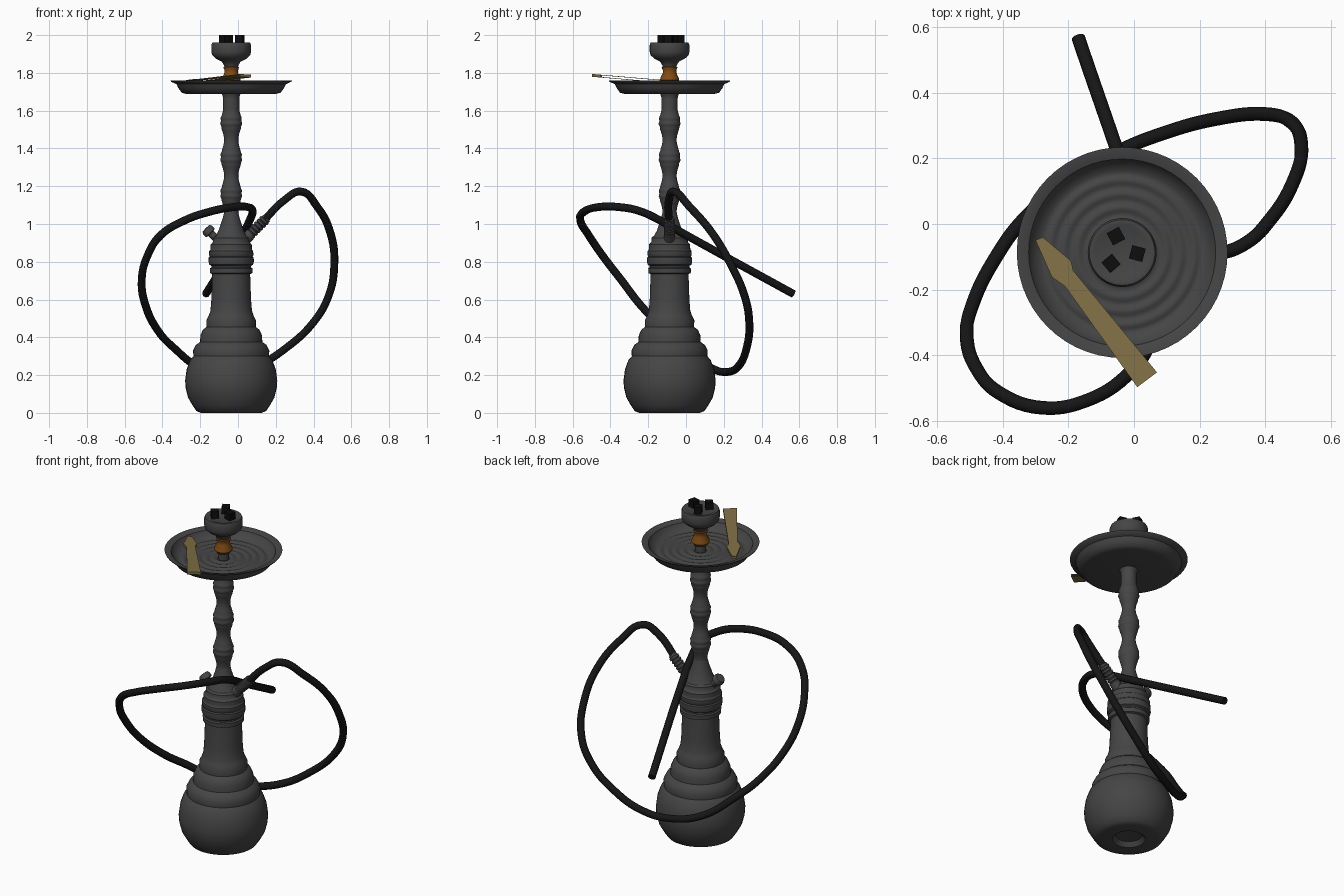
import bpy, bmesh, math
from mathutils import Vector

cube = bpy.data.objects.get("Cube")
if cube:
    bpy.data.objects.remove(cube, do_unlink=True)

AXIS = Vector((-0.036, -0.087, 0))


def material(name, rgb):
    m = bpy.data.materials.new(name)
    m.use_nodes = True
    m.diffuse_color = (*rgb, 1)
    bsdf = m.node_tree.nodes["Principled BSDF"]
    bsdf.inputs["Base Color"].default_value = (*rgb, 1)
    bsdf.inputs["Roughness"].default_value = 0.6
    return m


GREY = material("dark grey", (0.06, 0.06, 0.06))
RUBBER = material("hose black", (0.008, 0.008, 0.008))
COAL = material("coal black", (0.004, 0.004, 0.004))
ORANGE = material("burnt orange", (0.23, 0.075, 0.008))
BRASS = material("dull brass", (0.22, 0.16, 0.06))


def finish(name, bm, mat, angle=40):
    bmesh.ops.recalc_face_normals(bm, faces=bm.faces)
    me = bpy.data.meshes.new(name)
    bm.to_mesh(me)
    bm.free()
    ob = bpy.data.objects.new(name, me)
    bpy.context.collection.objects.link(ob)
    me.materials.append(mat)
    bpy.ops.object.select_all(action='DESELECT')
    ob.select_set(True)
    bpy.context.view_layer.objects.active = ob
    if angle:
        bpy.ops.object.shade_smooth_by_angle(angle=math.radians(angle))
    return ob


def lathe(name, profile, mat, n=40, base=AXIS, direction=(0, 0, 1)):
    """Revolve (radius, height) pairs around an axis through base."""
    bm = bmesh.new()
    rot = Vector((0, 0, 1)).rotation_difference(Vector(direction).normalized())
    rings = []
    for r, h in profile:
        if r < 1e-5:
            rings.append([bm.verts.new(base + rot @ Vector((0, 0, h)))] * n)
        else:
            rings.append([bm.verts.new(base + rot @ Vector((
                r * math.cos(math.tau * i / n), r * math.sin(math.tau * i / n), h)))
                for i in range(n)])
    for a, b in zip(rings, rings[1:]):
        for i in range(n):
            j = (i + 1) % n
            corners = list(dict.fromkeys((a[i], a[j], b[j], b[i])))
            if len(corners) > 2:
                bm.faces.new(corners)
    return finish(name, bm, mat)


# Glass base with terraced shoulders and a dimple underneath
lathe("vase", [(0, .03), (.07, .025), (.09, 0), (.16, 0), (.185, .01), (.205, .04),
               (.228, .08), (.241, .13), (.244, .17), (.236, .23), (.218, .28),
               (.2, .3), (.202, .33), (.187, .36), (.165, .375), (.163, .41),
               (.15, .44), (.13, .455), (.131, .49), (.119, .515), (.11, .54),
               (.105, .6), (.1, .745)], GREY)

# Collar and ribbed bell above the vase
bell = [(.1, .735), (.112, .74), (.113, .765), (.105, .77), (.105, .778), (.116, .785)]
for k in range(4):
    z, r = .8 + k * .035, .12 - .0026 * k * k
    bell += [(r, z), (r - .001, z + .022), (r - .007, z + .028)]
bell += [(.084, .935), (.067, .965), (.055, 1.0), (.045, 1.03), (.038, 1.06)]
lathe("bell", bell, GREY)

# Stem of repeated ribbed bulges
stem = []
for k in range(81):
    z = 1.05 + k * .008
    swell = math.cos(math.tau * (z - 1.16) / .19)
    rib = .0025 * math.cos(math.pi * k / 2) * max(0, swell)
    stem.append((max(.047 + .0095 * swell + rib, .043 if z > 1.6 else 0), z))
stem += [(.03, 1.7), (.03, 1.77), (0, 1.77)]
lathe("stem", stem, GREY, 28)

# Tray with concentric ripples
tray = [(.03, 1.69), (.235, 1.688), (.262, 1.695), (.28, 1.72), (.289, 1.74),
        (.318, 1.753), (.321, 1.759), (.312, 1.759), (.285, 1.75), (.272, 1.725),
        (.25, 1.711)]
for k in range(40):
    r = .24 - k * .0053
    tray.append((r, 1.711 + .003 * math.sin(math.tau * r / .042)))
lathe("tray", tray, GREY, 56)

# Grommet, bowl
lathe("grommet", [(.028, 1.745), (.04, 1.748), (.05, 1.762), (.049, 1.772), (.036, 1.8),
                  (.036, 1.815), (.042, 1.83), (.03, 1.836)], ORANGE, 28)
lathe("bowl", [(0, 1.825), (.034, 1.825), (.038, 1.84), (.05, 1.86), (.08, 1.875),
               (.1, 1.893), (.105, 1.91), (.105, 1.948), (.1, 1.96), (.09, 1.962),
               (.08, 1.957), (0, 1.957)], GREY)

# Coals
for i, (x, y, turn) in enumerate([(-.055, -.037, 28), (.01, -.09, -15), (-.07, -.12, 40)]):
    bm = bmesh.new()
    bmesh.ops.create_cube(bm, size=.042)
    ob = finish("coal_%d" % (i + 1), bm, COAL, 0)
    ob.location = (x, y, 1.979)
    ob.rotation_euler.z = math.radians(turn)

# Ribbed hose port on the left and release valve on the right
port = [(0, 0), (.03, 0), (.03, .07)]
for k in range(6):
    z = .075 + k * .02
    port += [(.029, z), (.029, z + .011), (.024, z + .014), (.024, z + .018)]
port += [(.024, .2), (0, .2)]
lathe("hose_port", port, GREY, 20, Vector((.01, AXIS.y, .89)), (1, 0, 1))
lathe("release_valve", [(0, 0), (.019, 0), (.019, .085), (.033, .09), (.033, .11),
                        (.026, .122), (0, .125)],
      GREY, 20, Vector((-.083, AXIS.y, .89)), (-1, 0, 1))

# Looping hose
path = [(.12, -.09, 1.0), (.25, -.09, 1.13), (.33, -.065, 1.172), (.42, .02, 1.09),
        (.49, .14, .95), (.51, .235, .79), (.48, .31, .62), (.4, .335, .48),
        (.25, .32, .34), (.1, .28, .25), (-.05, .22, .217), (-.2, .13, .24),
        (-.34, .01, .345), (-.42, -.1, .43), (-.49, -.24, .57), (-.51, -.34, .7),
        (-.48, -.44, .83), (-.41, -.515, .94), (-.28, -.56, 1.02), (-.15, -.54, 1.065),
        (-.02, -.46, 1.09), (.05, -.36, 1.09), (.077, -.25, 1.07), (.06, -.13, 1.015),
        (.022, 0, .942), (-.17, .568, .63)]
curve = bpy.data.curves.new("hose", 'CURVE')
curve.dimensions = '3D'
curve.bevel_depth = .021
curve.bevel_resolution = 3
curve.resolution_u = 6
curve.use_fill_caps = True
spline = curve.splines.new('BEZIER')
spline.bezier_points.add(len(path) - 1)
for p, co in zip(spline.bezier_points, path):
    p.co = co
    p.handle_left_type = p.handle_right_type = 'AUTO'
curve.materials.append(RUBBER)
hose = bpy.data.objects.new("hose", curve)
bpy.context.collection.objects.link(hose)
bpy.ops.object.select_all(action='DESELECT')
hose.select_set(True)
bpy.context.view_layer.objects.active = hose
bpy.ops.object.convert(target='MESH')
bpy.ops.object.shade_smooth_by_angle(angle=math.radians(50))

# Tongs: two thin arms joined at the outer end
outline = [(-.3, -.05), (-.278, -.04), (-.192, -.112), (-.185, -.142), (.07, -.452),
           (.01, -.497), (-.21, -.19), (-.25, -.162)]
for name, lift in (("tongs_upper_arm", .006), ("tongs_lower_arm", -.006)):
    bm = bmesh.new()
    verts = [bm.verts.new((x, y, 1.743 - .085 * y + lift)) for x, y in outline]
    face = bm.faces.new(verts)
    out = bmesh.ops.extrude_face_region(bm, geom=[face])
    top = [v for v in out["geom"] if isinstance(v, bmesh.types.BMVert)]
    bmesh.ops.translate(bm, verts=top, vec=(0, 0, .003))
    finish(name, bm, BRASS, 0)
bm = bmesh.new()
joint = [(.07, -.452), (.01, -.497), (.005, -.49), (.065, -.446)]
low = [bm.verts.new((x, y, 1.737 - .085 * y)) for x, y in joint]
face = bm.faces.new(low)
out = bmesh.ops.extrude_face_region(bm, geom=[face])
top = [v for v in out["geom"] if isinstance(v, bmesh.types.BMVert)]
bmesh.ops.translate(bm, verts=top, vec=(0, 0, .015))
finish("tongs_joint", bm, BRASS, 0)
